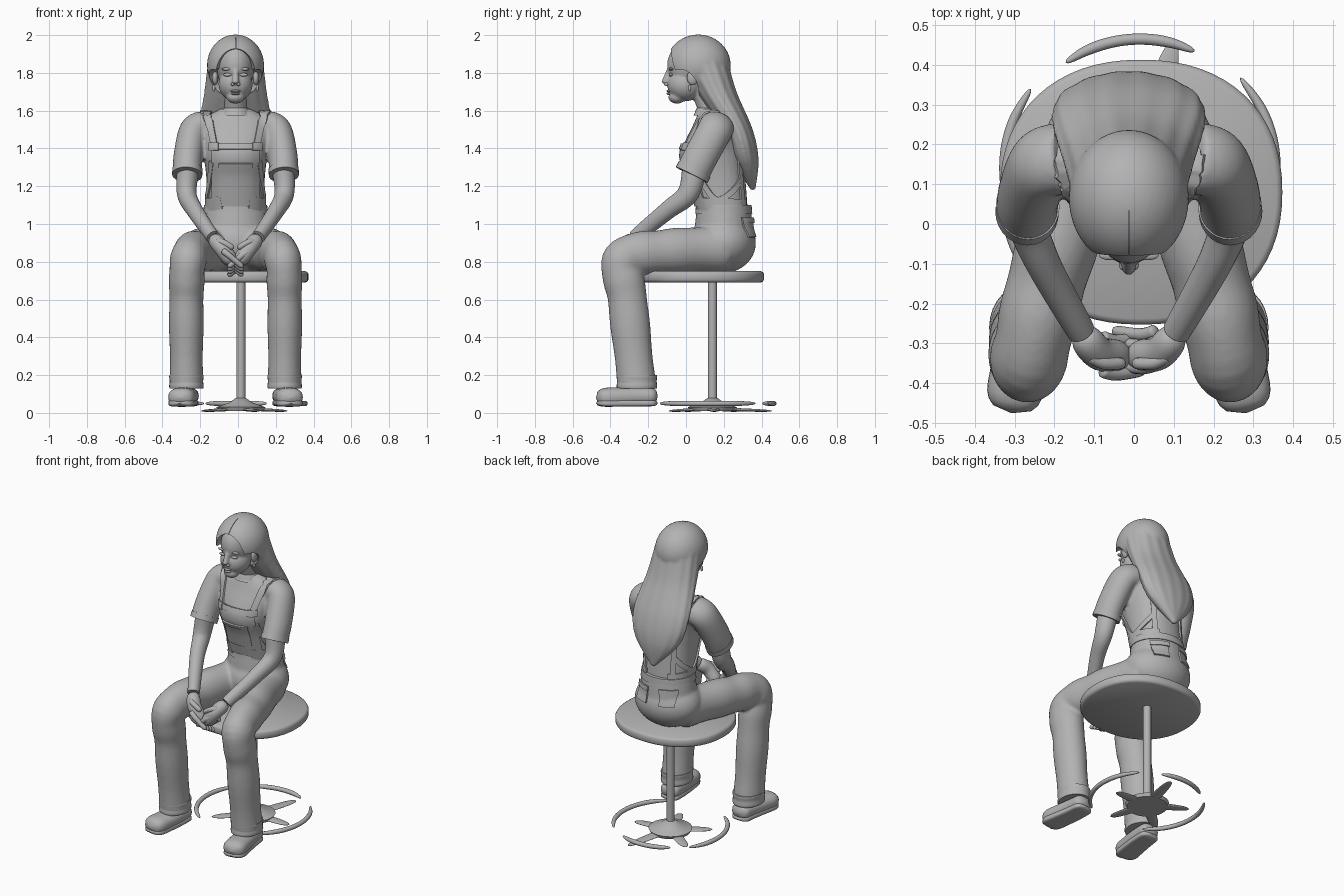
import bpy, bmesh, math
from mathutils import Vector, Matrix
from mathutils.bvhtree import BVHTree

if "Cube" in bpy.data.objects:
    bpy.data.objects.remove(bpy.data.objects["Cube"])

grey = (.45, .45, .45, 1)
clay = bpy.data.materials.new("clay_grey")
clay.use_nodes = True
clay.diffuse_color = grey
clay.node_tree.nodes["Principled BSDF"].inputs["Base Color"].default_value = grey

parts = []
SIDES = {"right": -1, "left": 1}
MID = -.013
AXIS_X, AXIS_Y, AXIS_Z = Matrix.Identity(3)


def make(name, bm):
    mesh = bpy.data.meshes.new(name)
    bmesh.ops.recalc_face_normals(bm, faces=bm.faces)
    bm.to_mesh(mesh)
    bm.free()
    mesh.materials.append(clay)
    part = bpy.data.objects.new(name, mesh)
    bpy.context.scene.collection.objects.link(part)
    parts.append(part)
    return part


def bake(part):
    depsgraph = bpy.context.evaluated_depsgraph_get()
    mesh = bpy.data.meshes.new_from_object(part.evaluated_get(depsgraph))
    part.modifiers.clear()
    part.data = mesh
    return part


def remove(pieces):
    for piece in pieces:
        parts.remove(piece)
        bpy.data.objects.remove(piece)


# Smooth curve through points of any dimension
def spline(points, steps=10):
    points = [Vector(p) for p in points]
    padded = [points[0], *points, points[-1]]
    curve = []
    for a, b, c, d in zip(padded, padded[1:], padded[2:], padded[3:]):
        for step in range(steps):
            t = step / steps
            curve.append((b * 2 + (c - a) * t + (a * 2 - b * 5 + c * 4 - d) * t ** 2
                          + (b * 3 - a - c * 3 + d) * t ** 3) / 2)
    return curve + [points[-1]]


# Skin of elliptical rings, each a centre, a width and a depth
def loft(name, rings, ref=AXIS_X, flat=False, sides=28, power=1, ripple=0):
    bm = bmesh.new()
    loops = []
    for i, (centre, width, depth) in enumerate(rings):
        ahead, behind = rings[min(i + 1, len(rings) - 1)][0], rings[max(i - 1, 0)][0]
        along = AXIS_Z if flat else (ahead - behind).normalized()
        u = (ref - along * along.dot(ref)).normalized()
        v = along.cross(u)
        loop = []
        for k in range(sides):
            angle = math.tau * k / sides
            c, s = math.cos(angle), math.sin(angle)
            swell = 1 + ripple * math.cos(14 * angle)
            x = math.copysign(abs(c) ** power, c) * width * swell
            y = math.copysign(abs(s) ** power, s) * depth * swell
            loop.append(bm.verts.new(centre + u * x + v * y))
        loops.append(loop)
    for low, high in zip(loops, loops[1:]):
        for k in range(sides):
            bm.faces.new((low[k - 1], low[k], high[k], high[k - 1]))
    bm.faces.new(loops[0])
    bm.faces.new(loops[-1])
    return make(name, bm)


# Tube along a path; tip is the share of the length that rounds off at each end
def tube(name, path, start, end, depth=1, tip=0, fold=0, **style):
    curve = spline(path)
    rings = []
    for i, centre in enumerate(curve):
        t = i / (len(curve) - 1)
        radius = (start + (end - start) * t) * (1 + fold * math.sin(i))
        edge = min(t, 1 - t)
        if edge < tip:
            radius *= max(.05, math.sqrt(1 - (1 - edge / tip) ** 2))
        rings.append((centre, radius, radius * depth))
    return loft(name, rings, **style)


# Upright body from rows of y, z, width and depth
def body(name, rows, **style):
    return loft(name, [(Vector((MID, y, z)), w, d) for y, z, w, d in spline(rows)], flat=True, **style)


def ball(name, centre, radii):
    bm = bmesh.new()
    bmesh.ops.create_uvsphere(bm, u_segments=40, v_segments=24, radius=1,
                              matrix=Matrix.LocRotScale(Vector(centre), None, Vector(radii)))
    return make(name, bm)


def fuse(name, pieces, voxel=.01):
    bm = bmesh.new()
    for piece in pieces:
        bm.from_mesh(piece.data)
    remove(pieces)
    part = make(name, bm)
    remesh = part.modifiers.new("fuse", "REMESH")
    remesh.mode, remesh.voxel_size = "VOXEL", voxel
    soften = part.modifiers.new("soften", "SMOOTH")
    soften.iterations = 4
    return bake(part)


def surface(part):
    bm = bmesh.new()
    bm.from_mesh(part.data)
    return BVHTree.FromBMesh(bm)


def cloth(name, bm):
    part = make(name, bm)
    solid = part.modifiers.new("thickness", "SOLIDIFY")
    solid.thickness, solid.offset = .01, 0
    return bake(part)


# Cloth plate projected on a body; facing is -1 for front, 1 for back
def plate(name, skin, x, z, width, height, layer=1, facing=-1):
    bm = bmesh.new()
    bmesh.ops.create_grid(bm, x_segments=10, y_segments=10, size=.5)
    for v in bm.verts:
        origin = Vector((x + v.co.x * width, facing, z + v.co.y * height))
        hit = skin.ray_cast(origin, AXIS_Y * -facing)[0] or origin * .1
        v.co = origin.x, hit.y + facing * layer * .006, origin.z
    return cloth(name, bm)


# Cloth band that follows a body along a path
def band(name, skin, path, width):
    bm = bmesh.new()
    curve = spline(path)
    rows = []
    for a, b in zip(curve, curve[1:]):
        normal = skin.find_nearest(a)[1]
        across = (b - a).cross(normal).normalized() * width / 2
        row = []
        for k in (-1, 0, 1):
            spot, out = skin.find_nearest(a + across * k)[:2]
            row.append(bm.verts.new(spot + out * .006))
        rows.append(row)
    for low, high in zip(rows, rows[1:]):
        for k in (0, 1):
            bm.faces.new((low[k], low[k + 1], high[k + 1], high[k]))
    return cloth(name, bm)


# Points given for the left, placed on either side
def on(side, *points):
    return [Vector((MID + side * x, y, z)) for x, y, z in points]


# Stool
foot = Vector((.015, .14, 0))


def around(degrees, radius, height):
    angle = math.radians(degrees)
    return foot + Vector((math.cos(angle) * radius, math.sin(angle) * radius, height))


seat = Vector((.018, .08, .69))
loft("stool_seat", [(seat + AXIS_Z * h, .355 - inset, .333 - inset) for h, inset in
                    ((0, .015), (.006, .005), (.015, 0), (.045, 0), (.054, .005), (.06, .015))],
     flat=True, sides=64, power=.9)
tube("stool_pole", (foot + AXIS_Z * .04, foot + AXIS_Z * .7), .024, .024)
loft("stool_base", [(foot + AXIS_Z * h, r, r) for h, r in ((.01, .12), (.03, .13), (.055, .06), (.08, .025))],
     flat=True, sides=40)
for spoke in range(5):
    turn = 75 + spoke * 72
    reach = .25 if spoke else .33
    tube("base_spoke", (around(turn, .05, .02), around(turn, reach, .01)), .01, .006, depth=4, tip=.4, ref=AXIS_Z)
for first, last, radius in ((65, 125, .325), (-55, 42, .34), (144, 235, .34)):
    tube("foot_ring", [around(first + (last - first) * k / 6, radius, .05) for k in range(7)],
         .014, .014, tip=.3, ref=AXIS_Z, sides=12)

# Trousers
legs = {name: on(side, (.1, .2, .87), (.2, -.12, .855), (.25, -.33, .81), (.26, -.31, .6), (.26, -.26, .14))
        for name, side in SIDES.items()}
waist = Vector((MID, .2, 1.1))
trousers = fuse("trousers", [ball("hips", (MID, .195, .9), (.215, .175, .16)),
                             tube("waist", (waist - AXIS_Z * .2, waist), .19, .16, depth=.87)]
                + [tube("leg", path, .105, .087, depth=1.15, fold=.022) for path in legs.values()])
tube("waistband", (waist - AXIS_Z * .045, waist), .172, .167, depth=.88, sides=40)
seat_cloth = surface(trousers)
for name, side in SIDES.items():
    ankle = legs[name][-1]
    tube(name + "_trouser_cuff", (ankle + AXIS_Z * .06, ankle - AXIS_Z * .01), .09, .09, depth=1.18, fold=.015)
    pocket = MID + side * .09
    plate(name + "_back_pocket", seat_cloth, pocket, .98, .09, .1, facing=1)
    plate(name + "_pocket_flap", seat_cloth, pocket, 1.02, .1, .03, layer=2, facing=1)

# Shoes
for name, side in SIDES.items():
    path = on(side, (.255, -.15, .09), (.265, -.28, .088), (.295, -.475, .08))
    tube(name + "_shoe", path, .06, .074, depth=.72, tip=.2, power=.85)
    tube(name + "_sole", [Vector((p.x, p.y, .052)) for p in path], .059, .073, depth=.28, tip=.2, power=.5)

# Shirt
sleeves = {name: on(side, (.16, .165, 1.52), (.22, .15, 1.49), (.25, .08, 1.36), (.256, .03, 1.26))
           for name, side in SIDES.items()}
torso = body("torso", ((.2, 1.04, .15, .13), (.165, 1.24, .155, .15), (.14, 1.37, .17, .167),
                       (.16, 1.53, .19, .12), (.135, 1.61, .08, .06)), power=.9)
shirt = fuse("shirt", [torso] + [tube("sleeve", path, .08, .077, depth=1.17) for path in sleeves.values()])
collar = Vector((MID, .12, 1.575))
tube("shirt_collar", (collar, collar + AXIS_Z * .04), .085, .065, depth=.95)

# Arms and clasped hands
for name, side in SIDES.items():
    above, cuff = sleeves[name][-2:]
    tube(name + "_sleeve_hem", (cuff.lerp(above, .3), cuff), .08, .08, depth=1.17)
    wrist = (.12, -.27, .93)
    tube(name + "_forearm", on(side, (.252, .045, 1.29), (.258, .01, 1.16), (.215, -.1, 1.07), wrist),
         .06, .035, depth=1.1)
    tube(name + "_hand", on(side, wrist, (.075, -.325, .875), (.01, -.33, .79)), .041, .043, tip=.3)
    for finger in range(4):
        y, drop = -.36 + finger * .028 + side * .008, finger * .015
        tube(name + "_finger", on(side, (.07, y, .86 - drop), (.03, y - .01, .83 - drop), (-.04, y, .77 - drop)),
             .018, .014, tip=.15, ref=AXIS_Y, sides=12)
    tube(name + "_thumb", on(side, (.1, -.33, .91), (.06, -.35, .9), (.01, -.35, .87)),
         .018, .015, tip=.2, ref=AXIS_Y, sides=12)

# Dungaree bib, straps and fittings
chest = surface(shirt)
plate("bib", chest, MID, 1.26, .25, .33)
plate("bib_hem", chest, MID, 1.41, .26, .03, layer=2)
plate("bib_pocket", chest, MID, 1.24, .17, .15, layer=2)
plate("pocket_hem", chest, MID, 1.31, .18, .02, layer=3)
for name, side in SIDES.items():
    band(name + "_strap", chest, on(side, (.115, -.01, 1.4), (.15, .08, 1.58), (.155, .17, 1.62),
                                    (.13, .3, 1.4), (.12, .33, 1.07)), .04)
    band(name + "_side_hem", chest, on(side, (.12, .03, 1.33), (.155, .16, 1.13), (.115, .31, 1.24)), .03)
    band(name + "_side_panel", chest, on(side, (.1, 0, 1.1), (.2, .2, 1.1), (.1, .4, 1.1)), .07)
    plate(name + "_buckle", chest, MID + side * .115, 1.41, .05, .04, layer=3)

# Head and face
fuse("head", [tube("neck", ((MID, .14, 1.57), (MID, .07, 1.75)), .06, .06),
              ball("skull", (MID, .05, 1.84), (.102, .15, .14)),
              ball("jaw", (MID, -.005, 1.74), (.09, .095, .09)),
              ball("chin", (MID, -.048, 1.672), (.048, .045, .035)),
              tube("nose", ((MID, -.088, 1.82), (MID, -.115, 1.74)), .012, .02, tip=.2)], voxel=.007)
for lip, width, z in (("upper_lip", .027, 1.704), ("lower_lip", .023, 1.69)):
    ball(lip, (MID, -.085, z), (width, .018, .008))
for name, side in SIDES.items():
    for feature, spot, radii in (("nostril", (.015, -.102, 1.74), (.01, .014, .009)),
                                 ("eye", (.042, -.081, 1.79), (.023, .01, .009)),
                                 ("brow", (.045, -.079, 1.82), (.03, .012, .008)),
                                 ("ear", (.108, .035, 1.775), (.016, .03, .04)),
                                 ("earring", (.115, .02, 1.72), (.008, .008, .018))):
        ball(name + "_" + feature, on(side, spot)[0], radii)

# Long hair, opened around the face and ears, with a centre parting
mane = body("mane", ((.09, 1.87, .143, .13), (.16, 1.7, .163, .108), (.27, 1.5, .192, .083),
                     (.315, 1.34, .155, .069), (.355, 1.18, .012, .012)), sides=84, ripple=.018)
hair = fuse("hair", [mane, ball("cap", (MID, .065, 1.84), (.151, .172, .163))], voxel=.008)
cutters = [ball("face_cutter", (MID, -.1, 1.77), (.112, .14, .16)),
           ball("ear_cutter", (MID, -.03, 1.7), (.4, .1, .125)),
           ball("parting_cutter", (MID, 0, 1.9), (.002, .106, .106))]
for cutter in cutters:
    opening = hair.modifiers.new("opening", "BOOLEAN")
    opening.operation, opening.object = "DIFFERENCE", cutter
bake(hair)
remove(cutters)

# Smooth shading with crisp edges
for part in bpy.context.scene.objects:
    part.select_set(part in parts)
bpy.context.view_layer.objects.active = parts[0]
bpy.ops.object.shade_smooth_by_angle(angle=math.radians(40))
